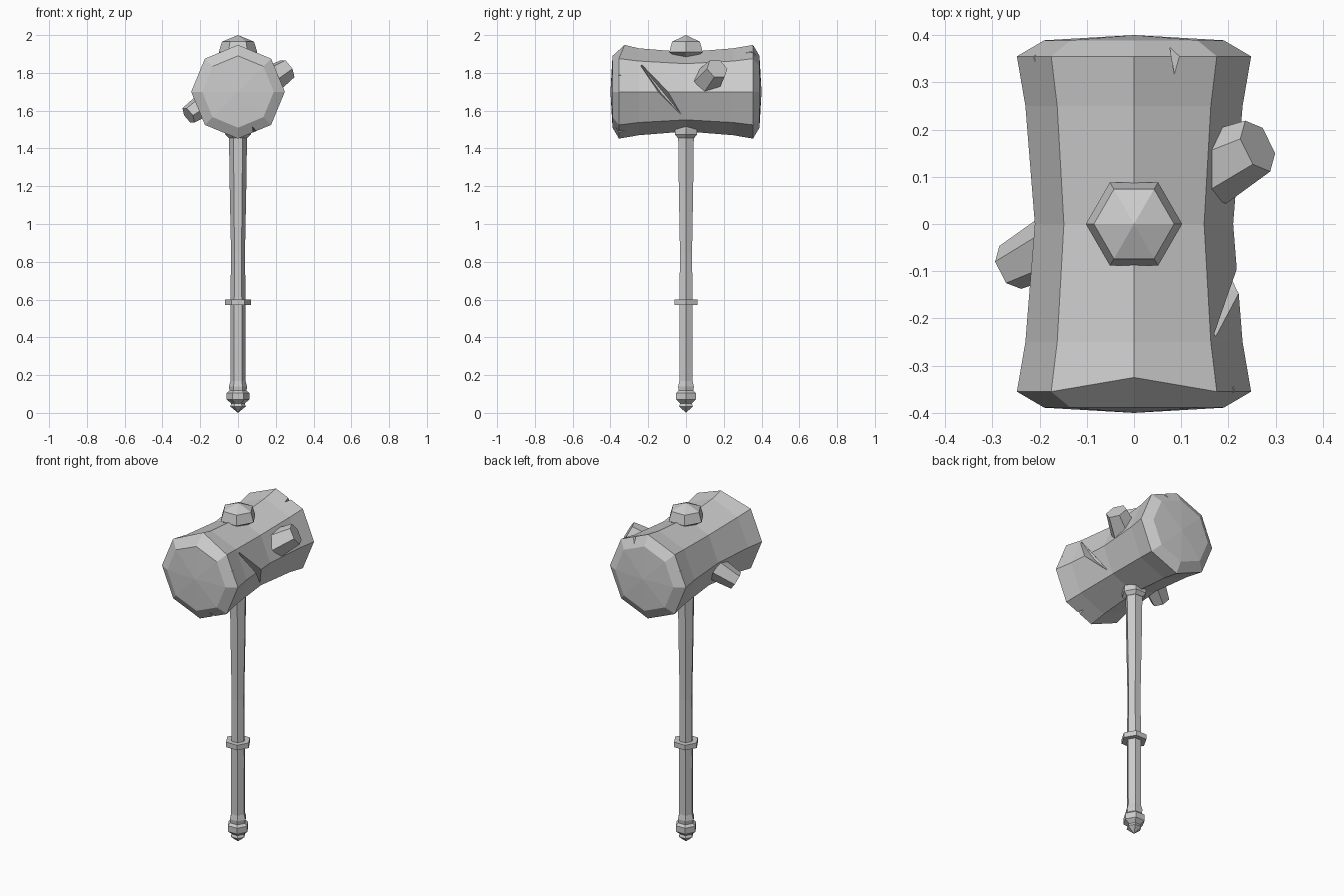
import bpy, bmesh
from math import sin, cos, pi, radians
from mathutils import Matrix, Vector

if "Cube" in bpy.data.objects:
    bpy.data.objects.remove(bpy.data.objects["Cube"])


def finish(name, bm):
    bmesh.ops.recalc_face_normals(bm, faces=bm.faces)
    mesh = bpy.data.meshes.new(name)
    bm.to_mesh(mesh)
    bm.free()
    ob = bpy.data.objects.new(name, mesh)
    bpy.context.collection.objects.link(ob)
    return ob


def lathe(name, profile, sides, matrix=Matrix(), phase=0.0, tweak=None):
    """Faceted solid from (radius, height) pairs; radius 0 makes a point."""
    bm = bmesh.new()
    rings = []
    for r, h in profile:
        n = sides if r else 1
        ring = [bm.verts.new((r * cos(phase + 2 * pi * i / sides),
                              r * sin(phase + 2 * pi * i / sides), h)) for i in range(n)]
        rings.append(ring)
    for a, b in zip(rings, rings[1:]):
        for i in range(sides):
            j = (i + 1) % sides
            if len(a) == 1:
                bm.faces.new((a[0], b[j], b[i]))
            elif len(b) == 1:
                bm.faces.new((a[i], a[j], b[0]))
            else:
                bm.faces.new((a[i], a[j], b[j], b[i]))
    for ring in (rings[0], rings[-1]):
        if len(ring) > 1:
            bm.faces.new(ring)
    bm.transform(matrix)
    if tweak:
        tweak(bm)
    return finish(name, bm)


def carve(target, points):
    """Cut the convex hull of the points out of the target."""
    bm = bmesh.new()
    for p in points:
        bm.verts.new(p)
    bmesh.ops.convex_hull(bm, input=bm.verts)
    cutter = finish("chip_cutter", bm)
    cutter.hide_render = True
    mod = target.modifiers.new("chip", "BOOLEAN")
    mod.operation = "DIFFERENCE"
    mod.solver = "EXACT"
    mod.object = cutter
    bpy.context.view_layer.objects.active = target
    bpy.ops.object.modifier_apply(modifier=mod.name)
    bpy.data.objects.remove(cutter)


# Hammer head: waisted octagonal barrel along y
def wear(bm):
    for v in bm.verts:
        if v.co.z > 1.94 and v.co.y < -0.3:
            v.co.y = -0.325


CZ = 1.70
half = [(0.21, 0), (0.23, 0.25), (0.248, 0.355), (0.19, 0.389), (0, 0.40)]
profile = [(r, -h) for r, h in half[:0:-1]] + half
head = lathe("hammer_head", profile, 8,
             Matrix.Translation((0, 0, CZ)) @ Matrix.Rotation(-pi / 2, 4, "X"), tweak=wear)

# Long crack on the right flank
carve(head, [(0.155, -0.25, 1.855), (0.165, 0.0, 1.55), (0.165, -0.13, 1.69),
             (0.30, -0.08, 1.73), (0.30, -0.16, 1.70)])


# Chips along the striking rims: (end, angle, half width, length, depth)
def chip(end, angle, w, length, depth):
    a = radians(angle)
    out, side = Vector((cos(a), 0, sin(a))), Vector((-sin(a), 0, cos(a)))
    base = Vector((0, 0, CZ))

    def at(r, s, y):
        return base + out * r + side * s + Vector((0, end * y, 0))
    carve(head, [at(0.228, 0, 0.40 - length), at(0.228 - depth, 0, 0.42),
                 at(0.29, w, 0.42), at(0.29, -w, 0.42), at(0.29, 0, 0.39 - length)])


chip(1, 67.5, 0.045, 0.095, 0.05)
chip(-1, -67.5, 0.045, 0.095, 0.05)
chip(1, 157.5, 0.06, 0.06, 0.02)
chip(-1, 22.5, 0.06, 0.06, 0.02)

# Hexagonal cap on top of the head
lathe("top_cap", [(0.05, 1.84), (0.06, 1.885), (0.102, 1.91), (0.085, 1.965), (0, 2.0)], 6)

# Side lugs
for name, start, end in (("right_lug", (0.16, 0.115, 1.755), (0.262, 0.165, 1.822)),
                         ("left_lug", (-0.16, -0.04, 1.645), (-0.262, -0.092, 1.575))):
    start, axis = Vector(start), Vector(end) - Vector(start)
    k = 1.0 if name == "right_lug" else 0.85
    lathe(name, [(0.08 * k, 0), (0.06 * k, axis.length)], 6,
          Matrix.Translation(start) @ axis.to_track_quat("Z", "Y").to_matrix().to_4x4())

# Handle, collars and pommel
lathe("handle", [(0.038, 0.08), (0.04, 0.14), (0.041, 0.5), (0.037, 0.85),
                 (0.044, 1.2), (0.049, 1.55)], 6)
lathe("head_collar", [(0.05, 1.455), (0.068, 1.475), (0.068, 1.505), (0.055, 1.53)], 6)
lathe("grip_ring", [(0.07, 0.57), (0.07, 0.60)], 6)
lathe("pommel", [(0, 0), (0.042, 0.035), (0.035, 0.05), (0.06, 0.07), (0.06, 0.105),
                 (0.045, 0.118), (0.048, 0.14), (0.04, 0.17)], 6)
